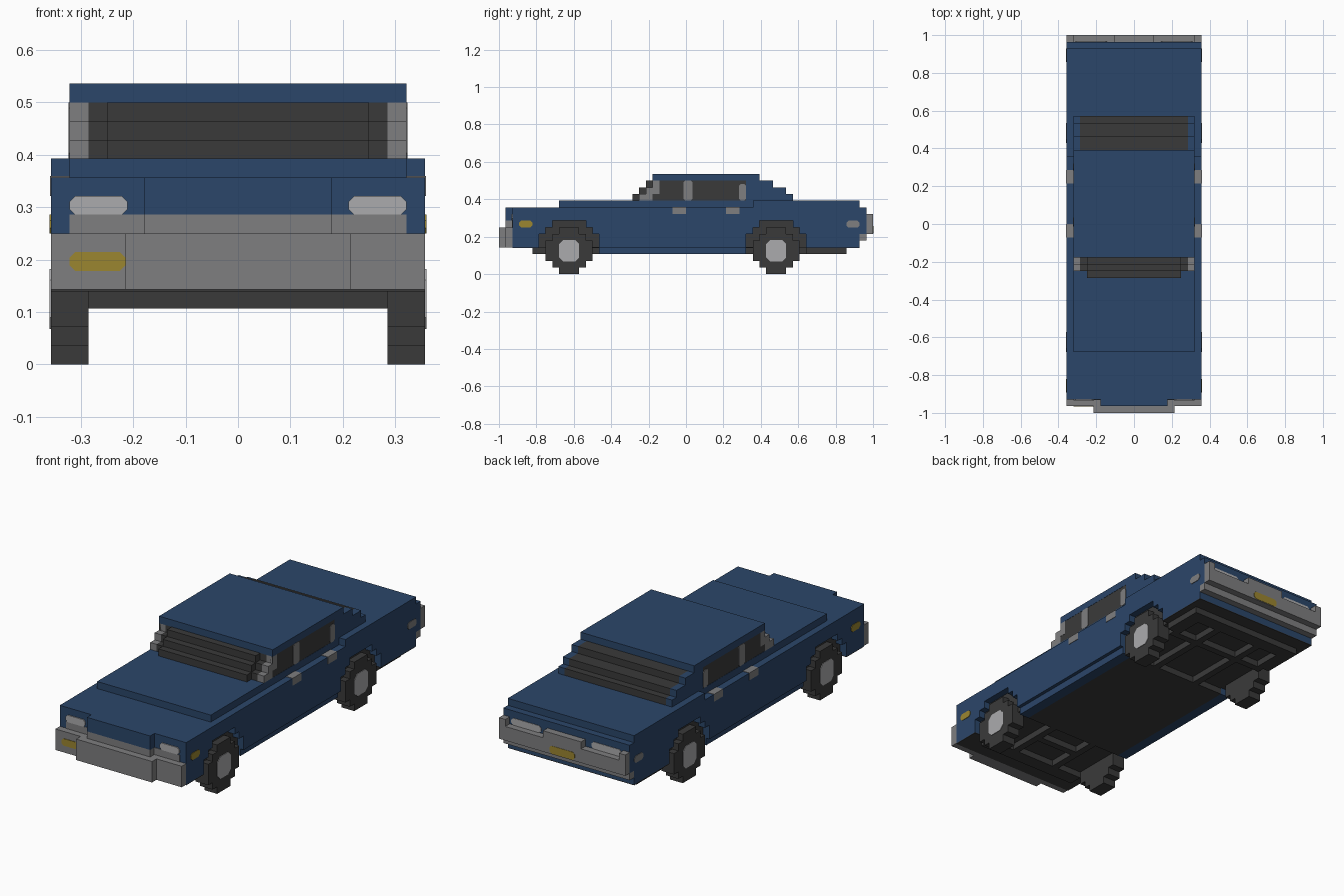
import bpy
import bmesh
from mathutils import Matrix, Vector

if "Cube" in bpy.data.objects:
    bpy.data.objects.remove(bpy.data.objects["Cube"])

U = 1 / 28      # one block; all sizes below are in blocks
T = 0.15        # plate thickness


def material(name, rgb):
    m = bpy.data.materials.new(name)
    m.use_nodes = True
    m.diffuse_color = (*rgb, 1)
    m.node_tree.nodes["Principled BSDF"].inputs["Base Color"].default_value = (*rgb, 1)
    return m


BLUE = material("navy paint", (0.024, 0.061, 0.142))
DARK = material("dark rubber and glass", (0.042, 0.042, 0.042))
GREY = material("grey trim", (0.21, 0.21, 0.215))
LIGHT = material("pale lamp and hub", (0.41, 0.41, 0.42))
AMBER = material("amber", (0.33, 0.24, 0.03))


def finish(name, mat, bm, mirror):
    bmesh.ops.recalc_face_normals(bm, faces=bm.faces)
    bmesh.ops.scale(bm, vec=(U, U, U), verts=bm.verts)
    mesh = bpy.data.meshes.new(name)
    bm.to_mesh(mesh)
    bm.free()
    mesh.materials.append(mat)
    ob = bpy.data.objects.new(name, mesh)
    bpy.context.collection.objects.link(ob)
    if mirror:
        ob.modifiers.new("Mirror", 'MIRROR').use_mirror_merge = False
    return ob


def blocks(name, mat, *boxes, mirror=False):
    """One part made of boxes given as (x0, x1, y0, y1, z0, z1)."""
    bm = bmesh.new()
    for x0, x1, y0, y1, z0, z1 in boxes:
        mid = Vector((x0 + x1, y0 + y1, z0 + z1)) / 2
        size = Matrix.Diagonal((x1 - x0, y1 - y0, z1 - z0, 1))
        bmesh.ops.create_cube(bm, size=1, matrix=Matrix.Translation(mid) @ size)
    return finish(name, mat, bm, mirror)


def prism(name, mat, points, axis, start, depth, mirror=False):
    """Outline extruded along x (points are y, z) or y (points are x, z)."""
    bm = bmesh.new()
    if axis == 'x':
        verts = [bm.verts.new((start, a, b)) for a, b in points]
        step = (depth, 0, 0)
    else:
        verts = [bm.verts.new((a, start, b)) for a, b in points]
        step = (0, depth, 0)
    face = bm.faces.new(verts)
    new = bmesh.ops.extrude_face_region(bm, geom=[face])["geom"]
    bmesh.ops.translate(bm, vec=step, verts=[v for v in new if isinstance(v, bmesh.types.BMVert)])
    return finish(name, mat, bm, mirror)


def chamfered(a0, a1, b0, b1, c=0.3):
    return [(a0 + c, b0), (a1 - c, b0), (a1, b0 + c), (a1, b1 - c),
            (a1 - c, b1), (a0 + c, b1), (a0, b1 - c), (a0, b0 + c)]


AXLES = {"front": -17.5, "rear": 13.5}


def arch(c):
    half = [(4.5, 4), (4.5, 6), (3.5, 6), (3.5, 7), (2.5, 7), (2.5, 8)]
    return [(c - w, z) for w, z in half] + [(c + w, z) for w, z in reversed(half)]


# Body: stepped core, side panels with wheel arches, bonnet and boot decks
outline = [(-26, 4), *arch(AXLES["front"]), *arch(AXLES["rear"]),
           (26, 4), (26, 6), (27, 6), (27, 10), (-26, 10)]
prism("side_panel", BLUE, outline, 'x', 8, 2, mirror=True)
blocks("body_core", BLUE, (-8, 8, -26, 26, 4, 10), (-8, 8, 26, 27, 6, 10))
blocks("upper_deck", BLUE, (-9, 9, -19, 10, 10, 11), (-10, 10, 10, 26, 10, 11))
blocks("bonnet_nose", BLUE, (-5, 5, -27, -26, 8, 10))
blocks("sill", BLUE, (8, 9.5, -13, 9, 3, 4), mirror=True)

# Underside: floor pan with chassis rails and cross members
blocks("floor_pan", DARK, (-8, 8, -13, 9, 3, 4), (-10, 10, -26, -22, 3.9, 4),
       (-8, 8, -22, 24, 3.9, 4), (-10, 10, 18, 26, 3.9, 4))
blocks("front_frame", DARK, (-8, 8, -23, -21, 3, 4), (-4, 4, -17, -16, 3, 4))
blocks("rear_frame", DARK, (-8, 8, 22, 24, 3, 4), (-8, 8, 17, 18, 3, 4))
blocks("chassis_rail", DARK, (3, 4, -21, -13, 3, 4), (3, 4, 9, 22, 3, 4),
       (7, 9, 18, 24, 3, 4), mirror=True)

# Wheels with dark arch liners and pale hubs
for end, c in AXLES.items():
    blocks(end + "_arch_liner", DARK, (8, 9, c - 4.5, c + 4.5, 4, 6),
           (8, 9, c - 3.5, c + 3.5, 6, 7), (8, 9, c - 2.5, c + 2.5, 7, 8), mirror=True)
    blocks(end + "_wheel", DARK, (8, 10, c - 1.5, c + 1.5, 0, 7),
           (8, 10, c - 2.5, c + 2.5, 1, 6), (8, 10, c - 3.5, c + 3.5, 2, 5), mirror=True)
    prism(end + "_hub", LIGHT, chamfered(c - 1.5, c + 1.5, 1.9, 5.1, 0.6),
          'x', 10 - T / 2, T, mirror=True)

# Cabin: stepped glass block, rear quarters, pillars and roof
glass, quarter, pillar = [], [], []
for z, front, rear, grey_end in ((11, -8, 16, -5), (12, -7, 15, -4), (13, -6, 13, -4)):
    glass += [(-7, 7, front, front + 1, z, z + 1), (-8, 8, front + 1, rear, z, z + 1)]
    quarter.append((8, 9, 9, rear, z, z + 1))
    pillar.append((8, 9, front + 1, grey_end, z, z + 1))
blocks("windscreen_and_rear_glass", DARK, *glass)
blocks("rear_quarter", BLUE, *quarter, mirror=True)
blocks("windscreen_pillar", GREY, *pillar, mirror=True)
blocks("side_glass", DARK, (8, 8.97, -5, 9, 11, 14), mirror=True)
prism("middle_pillar", GREY, chamfered(-0.4, 1, 11, 14), 'x', 8.9, T, mirror=True)
prism("rear_pillar", GREY, chamfered(7.9, 9, 11, 13.5), 'x', 8.9, T, mirror=True)
blocks("roof", BLUE, (-9, 9, -5, 11, 14, 15))

# Front: grille, lamps and stepped bumper
blocks("grille", GREY, (-5, 5, -27, -26, 7, 8))
blocks("lamp_surround", GREY, (5, 9, -26 - T / 2, -26, 7, 8), mirror=True)
prism("headlamp", LIGHT, chamfered(5.9, 9, 8, 9), 'y', -26 - T, T, mirror=True)
blocks("front_bumper", GREY, (-10, 10, -27, -26, 4, 7), (-6, 6, -28, -27, 4, 7))
prism("front_indicator", AMBER, chamfered(-9, -6, 5, 6), 'y', -27 - T / 2, T)

# Back: bumper with raised ends and middle, lamps and plate
blocks("rear_bumper", GREY, (-10, 10, 27, 28, 6, 8), (-3, 3, 27, 28, 8, 9),
       (-10, -9, 27, 28, 8, 9), (9, 10, 27, 28, 8, 9), (-10, 10, 26, 27, 5, 6))
prism("tail_lamp", LIGHT, chamfered(4, 8.7, 8, 9), 'y', 27 - T / 2, T, mirror=True)
prism("number_plate", AMBER, chamfered(-2, 2, 6.1, 7.2), 'y', 28 - T, T * 1.3)

# Sides: door handles and marker lamps
for end, y in (("front", -2), ("rear", 6)):
    blocks(end + "_door_handle", GREY, (9, 10.06, y, y + 2, 9, 10.06), mirror=True)
prism("front_marker", AMBER, chamfered(-25, -23, 7, 8), 'x', 10 - T / 2, T, mirror=True)
prism("rear_marker", GREY, chamfered(24, 26, 7, 8), 'x', 10 - T / 2, T, mirror=True)
